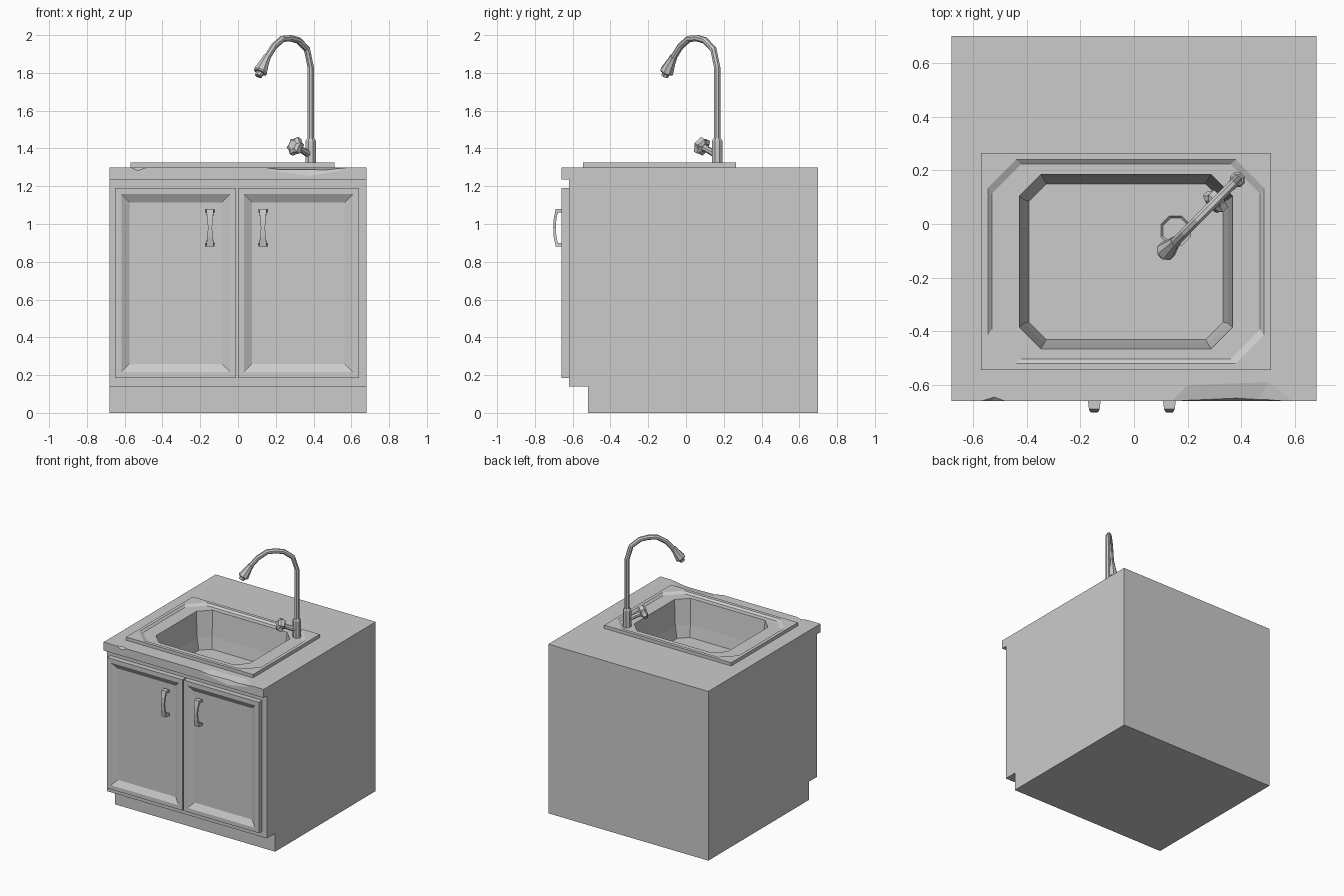
import bpy, bmesh, math
from mathutils import Vector

cube = bpy.data.objects.get("Cube")
if cube:
    bpy.data.objects.remove(cube)

grey = bpy.data.materials.new("plain_grey")
grey.use_nodes = True
grey.diffuse_color = (0.6, 0.6, 0.6, 1)
grey.node_tree.nodes["Principled BSDF"].inputs["Base Color"].default_value = (0.6, 0.6, 0.6, 1)


def finish(name, bm):
    bmesh.ops.remove_doubles(bm, verts=bm.verts, dist=1e-5)
    bmesh.ops.recalc_face_normals(bm, faces=bm.faces)
    mesh = bpy.data.meshes.new(name)
    bm.to_mesh(mesh)
    bm.free()
    mesh.materials.append(grey)
    obj = bpy.data.objects.new(name, mesh)
    bpy.context.scene.collection.objects.link(obj)
    return obj


def loft(name, rings):
    """Skin equal-length rings and cap both ends."""
    bm = bmesh.new()
    loops = [[bm.verts.new(p) for p in ring] for ring in rings]
    for a, b in zip(loops, loops[1:]):
        for i in range(len(a)):
            j = (i + 1) % len(a)
            bm.faces.new((a[i], a[j], b[j], b[i]))
    bm.faces.new(loops[0])
    bm.faces.new(loops[-1])
    return finish(name, bm)


def octagon(hx, hy, c, z, cx=-0.03, cy=-0.14):
    """Rectangle with corners cut by c."""
    pts = [(hx, hy - c), (hx - c, hy), (c - hx, hy), (-hx, hy - c),
           (-hx, c - hy), (c - hx, -hy), (hx - c, -hy), (hx, c - hy)]
    return [(cx + x, cy + y, z) for x, y in pts]


def cut(target, cutter):
    mod = target.modifiers.new("cut", 'BOOLEAN')
    mod.operation = 'DIFFERENCE'
    mod.solver = 'EXACT'
    mod.object = cutter
    with bpy.context.temp_override(object=target, active_object=target):
        bpy.ops.object.modifier_apply(modifier=mod.name)
    bpy.data.objects.remove(cutter)


def chip(points):
    """Convex cutter open towards the front and upwards."""
    bm = bmesh.new()
    for x, y, z in points:
        for dy, dz in ((0, 0), (-0.1, 0), (0, 0.1), (-0.1, 0.1)):
            bm.verts.new((x, y + dy, z + dz))
    result = bmesh.ops.convex_hull(bm, input=bm.verts)
    loose = [v for v in result["geom_interior"] if isinstance(v, bmesh.types.BMVert)]
    bmesh.ops.delete(bm, geom=loose, context='VERTS')
    return finish("chip_cutter", bm)


# Cabinet with toe kick and overhanging worktop
profile = [(0.70, 0), (-0.52, 0), (-0.52, 0.14), (-0.62, 0.14),
           (-0.62, 1.235), (-0.66, 1.235), (-0.66, 1.30), (0.70, 1.30)]
cabinet = loft("cabinet", [[(x, y, z) for y, z in profile] for x in (-0.68, 0.68)])
cut(cabinet, loft("basin_cutter", [octagon(0.405, 0.333, 0.08, z) for z in (1.0, 1.4)]))

# Worn chips along the worktop's front edge
cut(cabinet, chip([(0.14, -0.66, 1.30), (0.20, -0.60, 1.30), (0.50, -0.59, 1.30),
                   (0.59, -0.66, 1.30), (0.46, -0.66, 1.285), (0.22, -0.66, 1.287)]))
cut(cabinet, chip([(0.16, -0.66, 1.285), (0.56, -0.66, 1.285),
                   (0.38, -0.645, 1.30), (0.38, -0.66, 1.255)]))
cut(cabinet, chip([(-0.57, -0.66, 1.30), (-0.48, -0.66, 1.30),
                   (-0.52, -0.645, 1.30), (-0.53, -0.66, 1.283)]))

# Sink: underside, rim, stepped recess, bowl and drain
loft("sink", [
    octagon(0.41, 0.338, 0.08, 0.98),
    octagon(0.41, 0.338, 0.08, 1.30),
    octagon(0.54, 0.405, 0, 1.30),
    octagon(0.54, 0.405, 0, 1.325),
    octagon(0.515, 0.38, 0.105, 1.325),
    octagon(0.50, 0.363, 0.11, 1.312),
    octagon(0.397, 0.325, 0.08, 1.312),
    octagon(0.38, 0.305, 0.075, 1.12),
    octagon(0.362, 0.29, 0.065, 1.03),
    octagon(0.055, 0.055, 0.032, 1.03, 0.155, -0.025),
    octagon(0.047, 0.047, 0.028, 1.02, 0.155, -0.025),
])


# Doors with recessed panels
def door(name, x0, x1):
    def frame(inset, y):
        a, b, c, d = x0 + inset, x1 - inset, 0.185 + inset, 1.19 - inset
        return [(a, y, c), (b, y, c), (b, y, d), (a, y, d)]
    loft(name, [frame(0, -0.615), frame(0, -0.66), frame(0.032, -0.66), frame(0.075, -0.635)])


# Bow handles, waisted in the middle
def handle(name, x):
    half = [(-0.655, -0.655, 0.10, 0.08, 0.024),
            (-0.69, -0.678, 0.10, 0.08, 0.02),
            (-0.70, -0.686, 0.05, 0.05, 0.015)]
    path = half + [(-0.703, -0.689, 0, 0, 0.011)]
    path += [(a, b, -c, -d, w) for a, b, c, d, w in reversed(half)]
    loft(name, [[(x - w, a, 0.98 + c), (x + w, a, 0.98 + c),
                 (x + w, b, 0.98 + d), (x - w, b, 0.98 + d)] for a, b, c, d, w in path])


door("right_door", -0.65, -0.01)
door("left_door", 0.0, 0.64)
handle("right_handle", -0.148)
handle("left_handle", 0.132)


# Tap parts lie in one diagonal plane: path of (offset, height, radius)
def tube(name, path, sides=8, lobe=1.0):
    across = Vector((1, -1, 0)).normalized()
    pts = [Vector((0.385 - d, 0.165 - d, z)) for d, z, r in path]
    rings = []
    for i, p in enumerate(pts):
        along = (pts[min(i + 1, len(pts) - 1)] - pts[max(i - 1, 0)]).normalized()
        up = along.cross(across)
        ring = []
        for k in range(sides):
            t = math.tau * (k + 0.5) / sides
            r = path[i][2] * (lobe if k % 2 else 1)
            ring.append(p + (across * math.cos(t) + up * math.sin(t)) * r)
        rings.append(ring)
    loft(name, rings)


tube("tap_base", [(0, 1.305, 0.03), (0, 1.44, 0.03), (0, 1.452, 0.022)])
tube("tap_spout", [(0, 1.44, 0.018), (0, 1.83, 0.018), (0.02, 1.925, 0.018),
                   (0.065, 1.972, 0.018), (0.105, 1.983, 0.018), (0.15, 1.98, 0.018),
                   (0.195, 1.94, 0.018), (0.232, 1.88, 0.018)])
tube("tap_head", [(0.23, 1.885, 0.021), (0.24, 1.865, 0.024), (0.266, 1.808, 0.038),
                  (0.269, 1.801, 0.033), (0.2695, 1.80, 0.022), (0.277, 1.783, 0.02)])
tube("tap_valve", [(0, 1.365, 0.02), (0.05, 1.393, 0.017), (0.08, 1.41, 0.024)])
tube("tap_knob", [(0.066, 1.402, 0.03), (0.072, 1.406, 0.05),
                  (0.09, 1.416, 0.05), (0.098, 1.42, 0.03)], sides=12, lobe=0.78)
